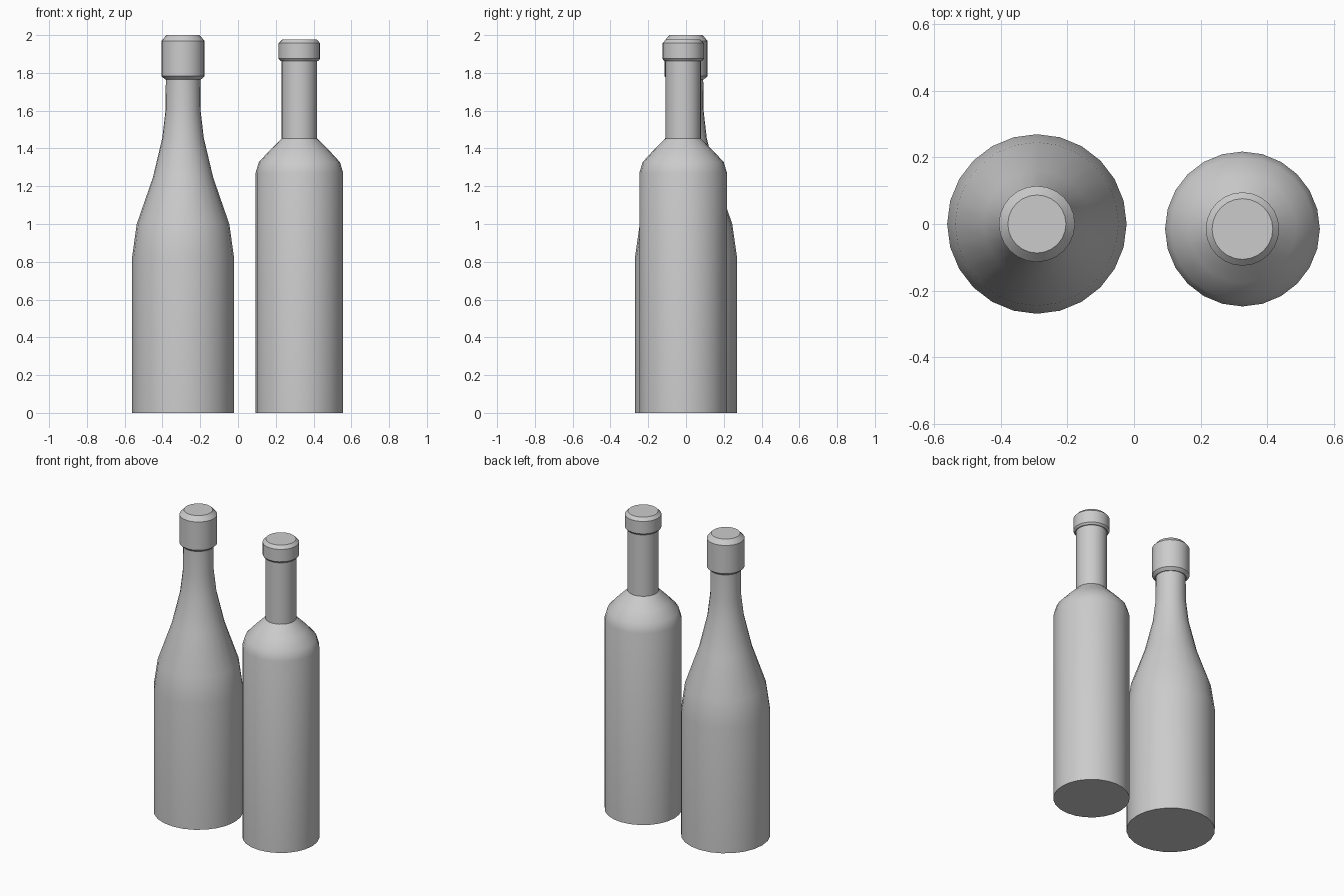
import bpy, bmesh, math

if "Cube" in bpy.data.objects:
    bpy.data.objects.remove(bpy.data.objects["Cube"])

SIDES = 24


def lathe(name, x, y, profile):
    """Revolve (radius, height) points around a vertical axis, with flat end caps."""
    bm = bmesh.new()
    rings = []
    for r, z in profile:
        rings.append([bm.verts.new((r * math.cos(2 * math.pi * i / SIDES),
                                    r * math.sin(2 * math.pi * i / SIDES), z))
                      for i in range(SIDES)])
    for low, high in zip(rings, rings[1:]):
        for i in range(SIDES):
            j = (i + 1) % SIDES
            bm.faces.new((low[i], low[j], high[j], high[i]))
    bm.faces.new(rings[0][::-1])
    bm.faces.new(rings[-1])
    mesh = bpy.data.meshes.new(name)
    bm.to_mesh(mesh)
    bm.free()
    obj = bpy.data.objects.new(name, mesh)
    obj.location = (x, y, 0)
    bpy.context.collection.objects.link(obj)
    bpy.ops.object.select_all(action='DESELECT')
    obj.select_set(True)
    bpy.context.view_layer.objects.active = obj
    bpy.ops.object.shade_smooth_by_angle(angle=math.radians(35))
    return obj


# Wide bottle with long sloping shoulders
lathe("sloped_bottle", -0.291, 0.0, [
    (0.269, 0), (0.269, 0.83), (0.245, 1.0), (0.16, 1.245),
    (0.11, 1.455), (0.093, 1.6), (0.091, 1.78)])
lathe("sloped_bottle_cap", -0.291, 0.0, [
    (0.096, 1.766), (0.114, 1.783), (0.114, 1.97), (0.087, 2.0)])

# Slim bottle with rounded shoulders and a straight neck
lathe("straight_bottle", 0.325, -0.015, [
    (0.232, 0), (0.232, 1.27), (0.215, 1.327), (0.16, 1.387),
    (0.094, 1.453), (0.094, 1.88)])
lathe("straight_bottle_cap", 0.325, -0.015, [
    (0.1, 1.863), (0.11, 1.875), (0.11, 1.957), (0.091, 1.977)])
